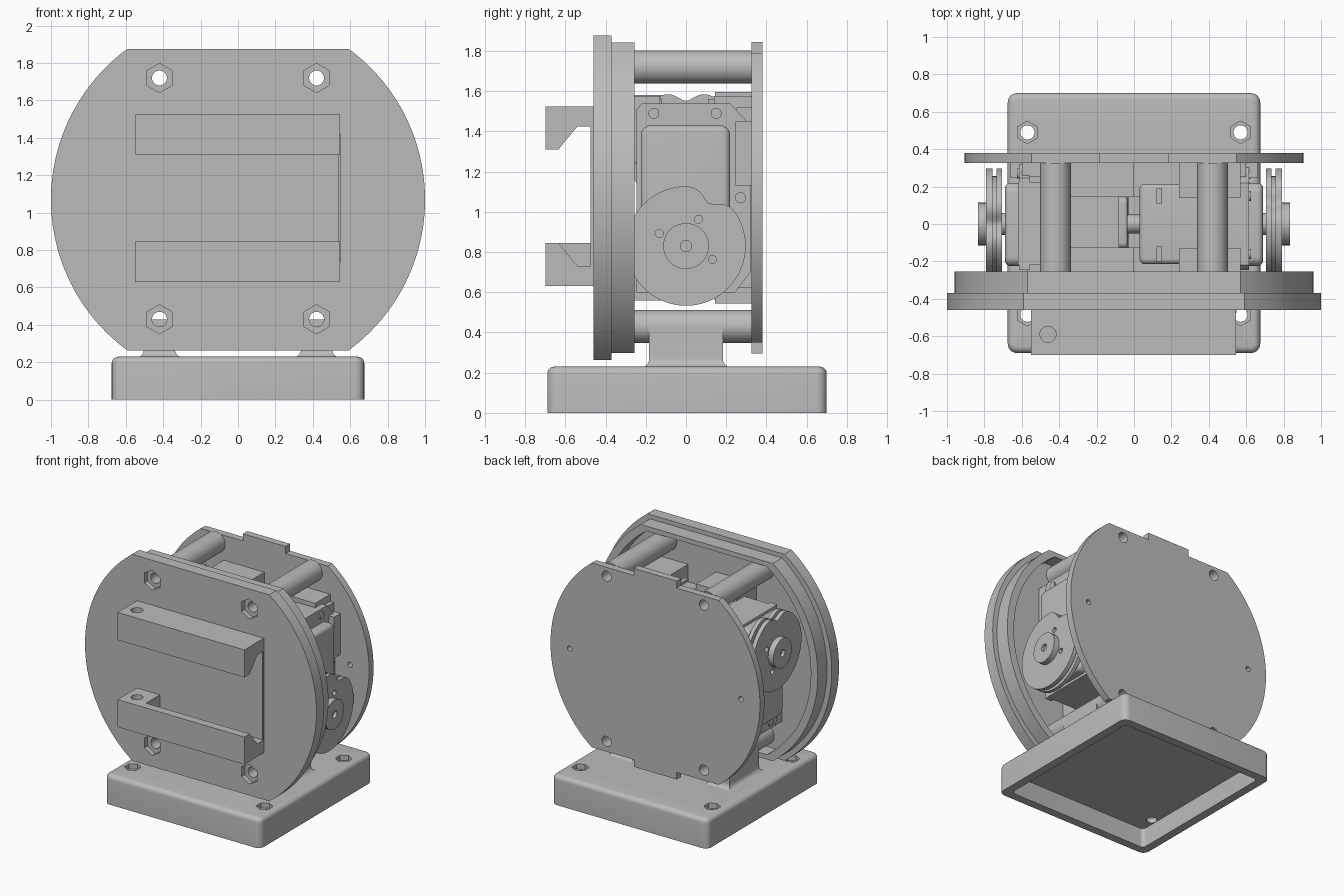
import bpy, bmesh
from math import sin, cos, asin, pi, radians, exp
from mathutils import Matrix, Vector

if "Cube" in bpy.data.objects:
    bpy.data.objects.remove(bpy.data.objects["Cube"])

grey = bpy.data.materials.new("plain grey")
grey.use_nodes = True
grey.diffuse_color = (0.5, 0.5, 0.5, 1)
grey.node_tree.nodes["Principled BSDF"].inputs["Base Color"].default_value = (0.5, 0.5, 0.5, 1)

MID = 1.07                      # height of the drum centre
HALF_TURN = (Matrix.Translation((0, 0, MID)) @ Matrix.Rotation(pi, 4, 'Y')
             @ Matrix.Translation((0, 0, -MID)))
POST_X, POST_Z = 0.42, (0.43, 1.72)
parts = []


def finish(name, bm, turn=False):
    bmesh.ops.recalc_face_normals(bm, faces=bm.faces)
    if turn:
        bmesh.ops.transform(bm, matrix=HALF_TURN, verts=bm.verts)
    mesh = bpy.data.meshes.new(name)
    bm.to_mesh(mesh)
    bm.free()
    mesh.materials.append(grey)
    ob = bpy.data.objects.new(name, mesh)
    bpy.context.collection.objects.link(ob)
    parts.append(ob)
    return ob


def loft(name, rings, turn=False):
    """Closed skin through matching rings of points."""
    bm = bmesh.new()
    loops = [[bm.verts.new(p) for p in ring] for ring in rings]
    n = len(loops[0])
    for a, b in zip(loops, loops[1:]):
        for i in range(n):
            j = (i + 1) % n
            bm.faces.new((a[i], a[j], b[j], b[i]))
    bm.faces.new(loops[0])
    bm.faces.new(loops[-1])
    return finish(name, bm, turn)


def place(axis, p, t):
    u, v = p
    return {'x': (t, u, v), 'y': (u, t, v), 'z': (u, v, t)}[axis]


def prism(name, pts, axis, a, b, turn=False):
    return loft(name, [[place(axis, p, t) for p in pts] for t in (a, b)], turn)


def box(name, x, y, z, turn=False):
    return prism(name, [(x[0], y[0]), (x[1], y[0]), (x[1], y[1]), (x[0], y[1])], 'z', *z, turn)


def circle(cu, cv, r, n=32, phase=0):
    return [(cu + r * cos(phase + 2 * pi * i / n), cv + r * sin(phase + 2 * pi * i / n))
            for i in range(n)]


def rounded(u, v, r, inset=0, n=6):
    """Rounded rectangle; inset shrinks it evenly."""
    k = max(r - inset, 0.005)
    corners = [(u[1] - r, v[1] - r), (u[0] + r, v[1] - r), (u[0] + r, v[0] + r), (u[1] - r, v[0] + r)]
    return [(cu + k * cos(pi / 2 * (q + i / n)), cv + k * sin(pi / 2 * (q + i / n)))
            for q, (cu, cv) in enumerate(corners) for i in range(n + 1)]


def soft_block(name, u, v, r, axis, a, b, edge, turn=False):
    """Rounded block whose end at b has a rounded rim."""
    s = 1 if b > a else -1
    rings = [[place(axis, p, a) for p in rounded(u, v, r)]]
    for i in range(6):
        t = pi / 2 * i / 5
        ring = rounded(u, v, r, edge * (1 - cos(t)))
        rings.append([place(axis, p, b - s * edge * (1 - sin(t))) for p in ring])
    return loft(name, rings, turn)


def clipped(r, h, tab=None, n=40):
    """Disc with flat top and bottom, optionally with a tab on each flat."""
    lim = asin(h / r)
    right = [(r * cos(t), r * sin(t)) for t in (-lim + 2 * lim * i / n for i in range(n + 1))]
    if tab:
        right += [(tab, h), (tab, h + 0.055)]
        right = [(tab, -h - 0.055), (tab, -h)] + right
    left = [(-x, -z) for x, z in right]
    return [(x, z + MID) for x, z in right + left]


def cut(ob, cutters):
    for c in cutters:
        mod = ob.modifiers.new("cut", 'BOOLEAN')
        mod.operation, mod.solver, mod.object = 'DIFFERENCE', 'EXACT', c
        bpy.context.view_layer.objects.active = ob
        bpy.ops.object.modifier_apply(modifier=mod.name)
        parts.remove(c)
        bpy.data.objects.remove(c)


def bores(y0, y1, r=0.04, n=24, phase=0):
    return [prism("cutter", circle(x, z, r, n, phase), 'y', y0, y1)
            for x in (-POST_X, POST_X) for z in POST_Z]


# Base tray, hollow underneath, with four nut pockets
base = soft_block("base_tray", (-0.675, 0.675), (-0.69, 0.70), 0.05, 'z', 0, 0.23, 0.035)
cut(base, [prism("cutter", rounded((-0.61, 0.61), (-0.625, 0.635), 0.03), 'z', -0.1, 0.15)])
for x in (-0.57, 0.57):
    for y in (-0.485, 0.49):
        cut(base, [prism("cutter", circle(x, y, 0.06, 6, pi / 6), 'z', 0.19, 0.3),
                   prism("cutter", circle(x, y, 0.038, 24), 'z', 0.1, 0.3)])

# Flared legs
for side, x in (("left", POST_X), ("right", -POST_X)):
    rings = []
    for i in range(9):
        t = pi / 2 * min(i, 7) / 7
        o = 0.045 * (1 - sin(t))
        z = 0.225 + 0.045 * (1 - cos(t)) if i < 8 else 0.43
        w, d = 0.083 + o, 0.183 + o
        rings.append([(x - w, -d, z), (x + w, -d, z), (x + w, d, z), (x - w, d, z)])
    loft(side + "_leg", rings)

# Front plate with nut pockets, and the rim behind it
front = prism("front_plate", clipped(1.0, 0.806), 'y', -0.46, -0.37)
cut(front, bores(-0.6, -0.42, 0.078, 6, pi / 6) + bores(-0.6, 0))
rim = prism("front_rim", clipped(0.96, 0.772), 'y', -0.371, -0.255)
cut(rim, [prism("cutter", clipped(0.90, 0.735), 'y', -0.5, 0)])

# Back plate with tabs and small side holes
back = prism("back_plate", clipped(0.905, 0.72, 0.185), 'y', 0.325, 0.38)
cut(back, bores(0.2, 0.6) + [prism("cutter", circle(x, MID, 0.02, 16), 'y', 0.2, 0.6)
                            for x in (-0.74, 0.74)])

# Spacer tubes between the plates
for x in (-POST_X, POST_X):
    for z in POST_Z:
        tube = prism("spacer_tube", circle(x, z, 0.082, 40), 'y', -0.371, 0.326)
        cut(tube, [prism("cutter", circle(x, z, 0.04, 24), 'y', -0.6, 0.6)])

# Front rails, backing pad and end stop
profile = [(-0.70, 1.525), (-0.455, 1.525), (-0.455, 1.425), (-0.54, 1.425), (-0.635, 1.31), (-0.70, 1.31)]
rails = {"upper_rail": profile, "lower_rail": [(y, 2.155 - z) for y, z in profile]}
for name, pts in rails.items():
    rail = prism(name, pts, 'x', -0.55, 0.545)
    cut(rail, [prism("cutter", circle(-0.46, -0.59, 0.043, 24), 'z', 0.4, 1.8)])
block = box("lower_rail_block", (-0.55, -0.35), (-0.699, -0.455), (0.64, 0.845))
cut(block, [prism("cutter", circle(-0.46, -0.59, 0.043, 24), 'z', 0.4, 1.8)])
box("rail_pad", (-0.55, 0.545), (-0.464, -0.455), (0.70, 1.45))
box("end_stop", (0.538, 0.548), (-0.475, -0.455), (0.73, 1.425))


# Spool outline: a disc with one smooth dip in its edge
def spool_outline(dip, n=96):
    pts = []
    for i in range(n):
        a = 360 * i / n
        r = 0.297 - 0.055 * exp(-((a - dip) / 13) ** 2)
        pts.append((r * cos(radians(a)), 0.83 + r * sin(radians(a))))
    return pts


def servo(side, turn, dip):
    def nm(s):
        return side + "_" + s
    # Cases: wide end, narrow motor end, chamfered flange, rounded cover
    soft_block(nm("servo_case"), (-0.215, 0.215), (0.98, 1.54), 0.03, 'x', 0.58, 0.03, 0.03, turn)
    box(nm("servo_lower_case"), (0.34, 0.62), (-0.22, 0.225), (0.60, 1.0), turn)
    box(nm("motor_case"), (0.08, 0.35), (-0.13, 0.145), (0.61, 1.0), turn)
    soft_block(nm("motor_cap"), (-0.13, 0.145), (0.64, 1.0), 0.03, 'x', 0.08, 0.035, 0.015, turn)
    prism(nm("motor_shaft"), circle(0, 0.83, 0.05), 'x', -0.06, 0.05, turn)
    flange = [(-0.245, 0.60), (0.245, 0.60), (0.32, 0.70), (0.32, 1.43), (0.22, 1.54), (-0.22, 1.54), (-0.245, 1.51)]
    prism(nm("servo_flange"), flange, 'x', 0.56, 0.615, turn)
    soft_block(nm("servo_cover"), (-0.225, 0.22), (0.62, 1.43), 0.05, 'x', 0.60, 0.69, 0.03, turn)
    for y in (-0.16, 0.15):
        prism(nm("flange_screw"), circle(y, 1.49, 0.027, 20), 'x', 0.6, 0.625, turn)
        box(nm("case_rib"), (0.12, 0.15), (y - 0.04, y + 0.04), (1.2, 1.56), turn)
    prism(nm("side_screw"), circle(0.27, MID, 0.027, 20), 'x', 0.6, 0.625, turn)
    box(nm("side_clip"), (0.60, 0.66), (0.245, 0.326), (1.13, 1.45), turn)
    box(nm("clip_support"), (0.50, 0.60), (0.25, 0.326), (0.62, 1.52), turn)
    # Seats that hold the motor end between the plates
    box(nm("rear_seat"), (0.0, 0.35), (0.145, 0.326), (0.545, 0.90), turn)
    box(nm("front_seat"), (0.0, 0.35), (-0.371, -0.125), (0.56, 0.90), turn)
    box(nm("upper_front_seat"), (0.24, 0.57), (-0.371, -0.13), (1.25, 1.575), turn)
    box(nm("upper_rear_seat"), (0.24, 0.57), (0.14, 0.326), (1.25, 1.575), turn)
    # Spool, shaft and hub
    outline = spool_outline(dip)
    inner = [(y * 0.86, 0.83 + (z - 0.83) * 0.86) for y, z in outline]
    layers = [(0.705, outline), (0.735, outline), (0.735, inner), (0.757, inner), (0.757, outline), (0.79, outline)]
    spool = loft(nm("spool"), [[(x, y, z) for y, z in ring] for x, ring in layers], turn)
    cut(spool, [prism("cutter", circle(0.147 * cos(a), 0.83 + 0.147 * sin(a), 0.02, 16), 'x', 0.6, 0.9, turn)
                for a in (radians(d) for d in (65, 155, 333))])
    prism(nm("spool_shaft"), circle(0, 0.83, 0.06), 'x', 0.68, 0.71, turn)
    hub = prism(nm("spool_hub"), circle(0, 0.83, 0.114, 40), 'x', 0.785, 0.835, turn)
    cut(hub, [prism("cutter", circle(0, 0.83, 0.028, 20), 'x', 0.81, 0.9, turn)])


servo("left", False, 62)
servo("right", True, 270)

# Smooth shading with sharp edges kept
bpy.ops.object.select_all(action='DESELECT')
for ob in parts:
    ob.select_set(True)
bpy.context.view_layer.objects.active = parts[0]
bpy.ops.object.shade_smooth_by_angle(angle=radians(30))
